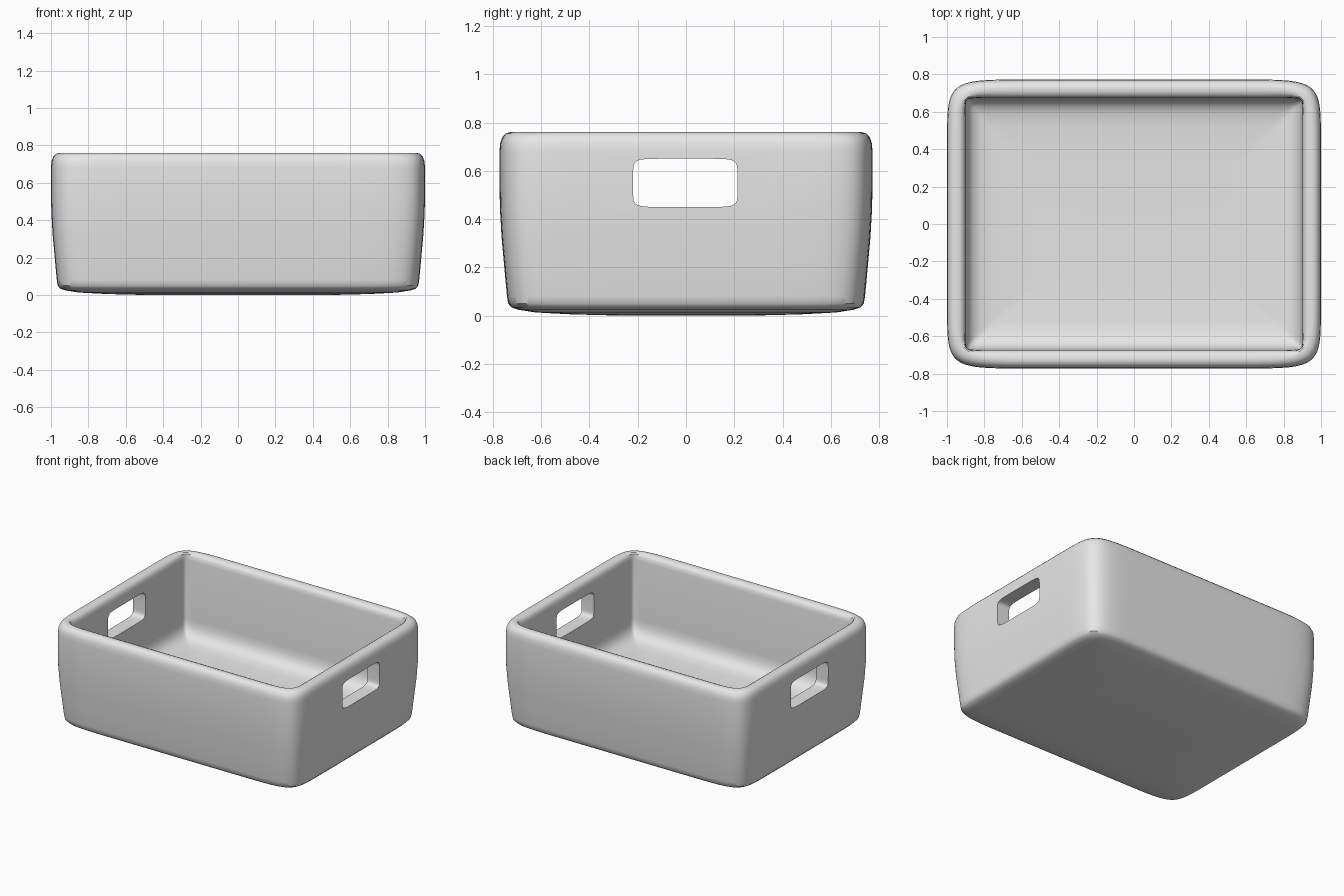
import bpy
import bmesh
from math import cos, sin, pi, copysign

cube = bpy.data.objects.get("Cube")
if cube:
    bpy.data.objects.remove(cube, do_unlink=True)

# Single plain grey plastic
grey = bpy.data.materials.new("plain grey")
grey.use_nodes = True
grey.diffuse_color = (0.8, 0.8, 0.8, 1)
grey.node_tree.nodes["Principled BSDF"].inputs["Base Color"].default_value = grey.diffuse_color


def soft_rectangle(a, b, power, count):
    """Rounded rectangle with gently bowed sides."""
    points = []
    for i in range(count):
        t = 2 * pi * (i + 0.5) / count
        c, s = cos(t), sin(t)
        points.append((a * copysign(abs(c) ** (2 / power), c),
                       b * copysign(abs(s) ** (2 / power), s)))
    return points


def loft(name, rings):
    """Skin a stack of equal rings and cap both ends."""
    bm = bmesh.new()
    loops = [[bm.verts.new(p) for p in ring] for ring in rings]
    count = len(loops[0])
    for low, high in zip(loops, loops[1:]):
        for i in range(count):
            j = (i + 1) % count
            bm.faces.new((low[i], low[j], high[j], high[i]))
    bm.faces.new(loops[0][::-1])
    bm.faces.new(loops[-1])
    bmesh.ops.recalc_face_normals(bm, faces=bm.faces)
    mesh = bpy.data.meshes.new(name)
    bm.to_mesh(mesh)
    bm.free()
    mesh.materials.append(grey)
    obj = bpy.data.objects.new(name, mesh)
    bpy.context.collection.objects.link(obj)
    return obj


# Wall profile as (inset, height): under the base, up the side, over the rim, down to the floor
outside = [(0.5, 0), (0.3, 0.005), (0.15, 0.013), (0.08, 0.024), (0.05, 0.034), (0.036, 0.05),
           (0.031, 0.08), (0.02, 0.2), (0.009, 0.32), (0.002, 0.44), (0, 0.54), (0, 0.68),
           (0.003, 0.715), (0.012, 0.74), (0.027, 0.755), (0.045, 0.76)]
inside = [(0.068, 0.758), (0.085, 0.75), (0.095, 0.735), (0.1, 0.71), (0.1, 0.28), (0.104, 0.235),
          (0.117, 0.2), (0.14, 0.172), (0.18, 0.155), (0.25, 0.146), (0.45, 0.14)]
powers = [12] * len(outside) + [16, 24, 40] + [60] * (len(inside) - 3)
rings = [[(x, y, z) for x, y in soft_rectangle(1 - d, 0.773 - d, n, 96)]
         for (d, z), n in zip(outside + inside, powers)]
tub = loft("storage_tub", rings)

# Handle openings cut through both end walls
cutter = loft("handle_cutter", [[(x, y - 0.003, z + 0.55) for y, z in soft_rectangle(0.216, 0.1, 8, 48)]
                                for x in (-1.2, 1.2)])
cutter.hide_render = True
cut = tub.modifiers.new("handle openings", "BOOLEAN")
cut.operation = "DIFFERENCE"
cut.solver = "EXACT"
cut.object = cutter

bpy.ops.object.select_all(action="DESELECT")
bpy.context.view_layer.objects.active = tub
tub.select_set(True)
bpy.ops.object.modifier_apply(modifier=cut.name)
bpy.data.objects.remove(cutter, do_unlink=True)
bpy.ops.object.shade_smooth_by_angle(angle=pi / 5)
